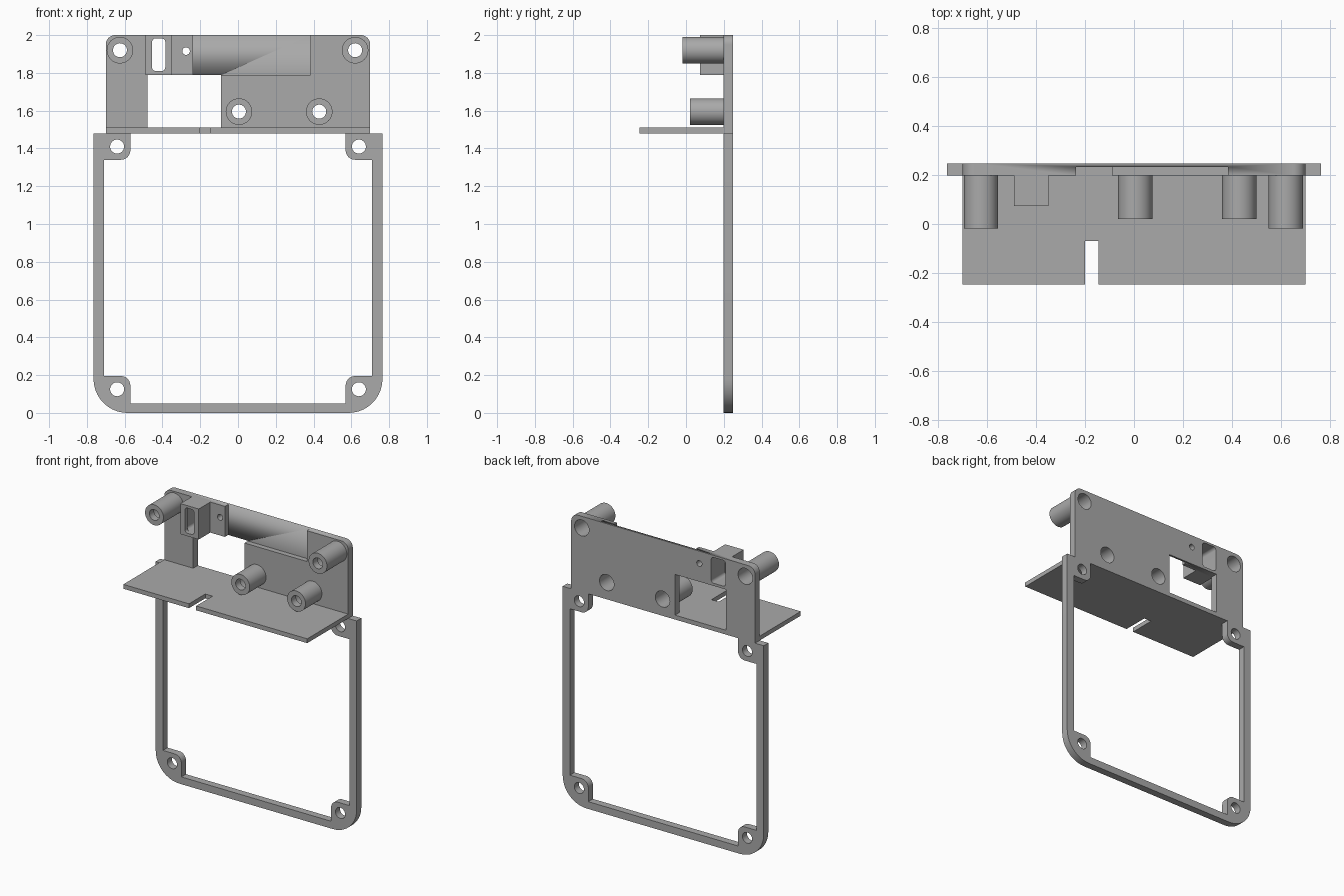
import bpy, bmesh, math
from mathutils import Matrix, Vector

cube = bpy.data.objects.get("Cube")
if cube:
    bpy.data.objects.remove(cube)

GREY = (0.4, 0.4, 0.4, 1)
grey = bpy.data.materials.new("plain grey")
grey.use_nodes = True
grey.diffuse_color = GREY
grey.node_tree.nodes["Principled BSDF"].inputs["Base Color"].default_value = GREY

BACK, FACE = 0.248, 0.198      # rear and front planes of the panel
SHELF_EDGE = -0.247


def outline(corners, steps=10):
    """Right-angled polygon; each corner is (x, y) or (x, y, radius)."""
    pts = []
    for i, c in enumerate(corners):
        p = Vector(c[:2])
        r = c[2] if len(c) > 2 else 0
        if not r:
            pts.append(p)
            continue
        a = (Vector(corners[i - 1][:2]) - p).normalized()
        b = (Vector(corners[(i + 1) % len(corners)][:2]) - p).normalized()
        mid = p + r * (a + b)
        for k in range(steps + 1):
            t = math.pi / 2 * k / steps
            pts.append(mid - r * (b * math.cos(t) + a * math.sin(t)))
    return pts


def rect(x0, x1, y0, y1, r=0):
    return outline([(x0, y0, r), (x1, y0, r), (x1, y1, r), (x0, y1, r)])


def circle(x, y, r, n=40):
    return [Vector((x + r * math.cos(math.tau * k / n),
                    y + r * math.sin(math.tau * k / n))) for k in range(n)]


def mirrored(half):
    return half + [(-c[0], *c[1:]) for c in reversed(half)]


def finish(name, mesh):
    mesh.materials.clear()
    mesh.materials.append(grey)
    obj = bpy.data.objects.new(name, mesh)
    bpy.context.collection.objects.link(obj)
    bpy.ops.object.select_all(action='DESELECT')
    obj.select_set(True)
    bpy.context.view_layer.objects.active = obj
    bpy.ops.object.shade_smooth_by_angle(angle=math.radians(30))
    return obj


def extruded(name, loops, lo, hi, upright=True):
    """Fill the first loop minus the others and extrude between lo and hi."""
    curve = bpy.data.curves.new(name, 'CURVE')
    curve.dimensions, curve.fill_mode = '2D', 'BOTH'
    curve.extrude = (hi - lo) / 2
    for pts in loops:
        s = curve.splines.new('POLY')
        s.points.add(len(pts) - 1)
        for sp, p in zip(s.points, pts):
            sp.co = (p.x, p.y, 0, 1)
        s.use_cyclic_u = True
    temp = bpy.data.objects.new(name, curve)
    mesh = bpy.data.meshes.new_from_object(temp)
    bpy.data.objects.remove(temp)
    bpy.data.curves.remove(curve)
    mid = (lo + hi) / 2
    if upright:
        mesh.transform(Matrix.Translation((0, mid, 0)) @ Matrix.Rotation(math.pi / 2, 4, 'X'))
    else:
        mesh.transform(Matrix.Translation((0, 0, mid)))
    bm = bmesh.new()
    bm.from_mesh(mesh)
    bmesh.ops.remove_doubles(bm, verts=bm.verts, dist=1e-5)
    bmesh.ops.recalc_face_normals(bm, faces=bm.faces)
    bmesh.ops.dissolve_limit(bm, angle_limit=0.01, verts=bm.verts, edges=bm.edges)
    bm.to_mesh(mesh)
    bm.free()
    mesh.name = name
    return finish(name, mesh)


def standoff(name, x, z, front):
    """Hollow post with a narrow front hole and a wide rear bore."""
    lip = front + 0.05
    profile = [(0.037, front), (0.07, front), (0.07, FACE),
               (0.055, FACE), (0.055, lip), (0.037, lip)]
    bm = bmesh.new()
    vs = [bm.verts.new((r, y, 0)) for r, y in profile]
    es = [bm.edges.new((vs[i - 1], vs[i])) for i in range(len(vs))]
    bmesh.ops.spin(bm, geom=vs + es, cent=(0, 0, 0), axis=(0, 1, 0),
                   angle=math.tau, steps=40, use_merge=True)
    bmesh.ops.remove_doubles(bm, verts=bm.verts, dist=1e-5)
    bmesh.ops.recalc_face_normals(bm, faces=bm.faces)
    bmesh.ops.translate(bm, verts=bm.verts, vec=(x, 0, z))
    mesh = bpy.data.meshes.new(name)
    bm.to_mesh(mesh)
    bm.free()
    return finish(name, mesh)


posts = [("upper_right_standoff", -0.625, 1.92, -0.018),
         ("upper_left_standoff", 0.62, 1.92, -0.018),
         ("lower_right_standoff", 0.005, 1.595, 0.02),
         ("lower_left_standoff", 0.43, 1.595, 0.02)]
pocket = rect(-0.475, -0.365, 1.808, 1.985, 0.02)

# Back panel: lower frame and upper plate in one piece
border = outline(mirrored([(0.765, 0, 0.18), (0.765, 1.48), (0.70, 1.48), (0.70, 2, 0.05)]))
opening = outline(mirrored([(0.57, 0.05), (0.57, 0.195, 0.05), (0.71, 0.195),
                            (0.71, 1.34), (0.57, 1.34, 0.05), (0.57, 1.48)]))
holes = [circle(sx * 0.64, z, 0.037) for sx in (-1, 1) for z in (0.125, 1.41)]
holes += [circle(x, z, 0.055) for _, x, z, _ in posts]
holes += [circle(-0.275, 1.915, 0.02, 24), rect(-0.48, -0.09, 1.51, 1.79), pocket]
panel = extruded("back_panel", [border, opening] + holes, FACE, BACK)

# Shallow recess along the top of the plate
cutter = extruded("recess_cutter", [rect(-0.238, 0.385, 1.788, 2.1)], 0.1, 0.234)
cutter.hide_render = True
cut = panel.modifiers.new("recess", 'BOOLEAN')
cut.operation, cut.solver, cut.object = 'DIFFERENCE', 'EXACT', cutter
bpy.context.view_layer.objects.active = panel
bpy.ops.object.modifier_apply(modifier=cut.name)
bpy.data.objects.remove(cutter)

# Shelf with a cable notch
extruded("shelf", [outline([(-0.70, SHELF_EDGE), (-0.20, SHELF_EDGE), (-0.20, -0.07),
                            (-0.145, -0.07), (-0.145, SHELF_EDGE), (0.70, SHELF_EDGE),
                            (0.70, FACE), (-0.70, FACE)])], 1.48, 1.51, upright=False)

# Switch housing: hollow body and slotted face
housing = rect(-0.49, -0.35, 1.79, 2)
extruded("switch_housing", [housing, pocket], 0.1, FACE)
extruded("switch_housing_face", [housing, rect(-0.455, -0.385, 1.81, 1.983, 0.02)], 0.073, 0.1)

# Mounting posts
for post in posts:
    standoff(*post)
